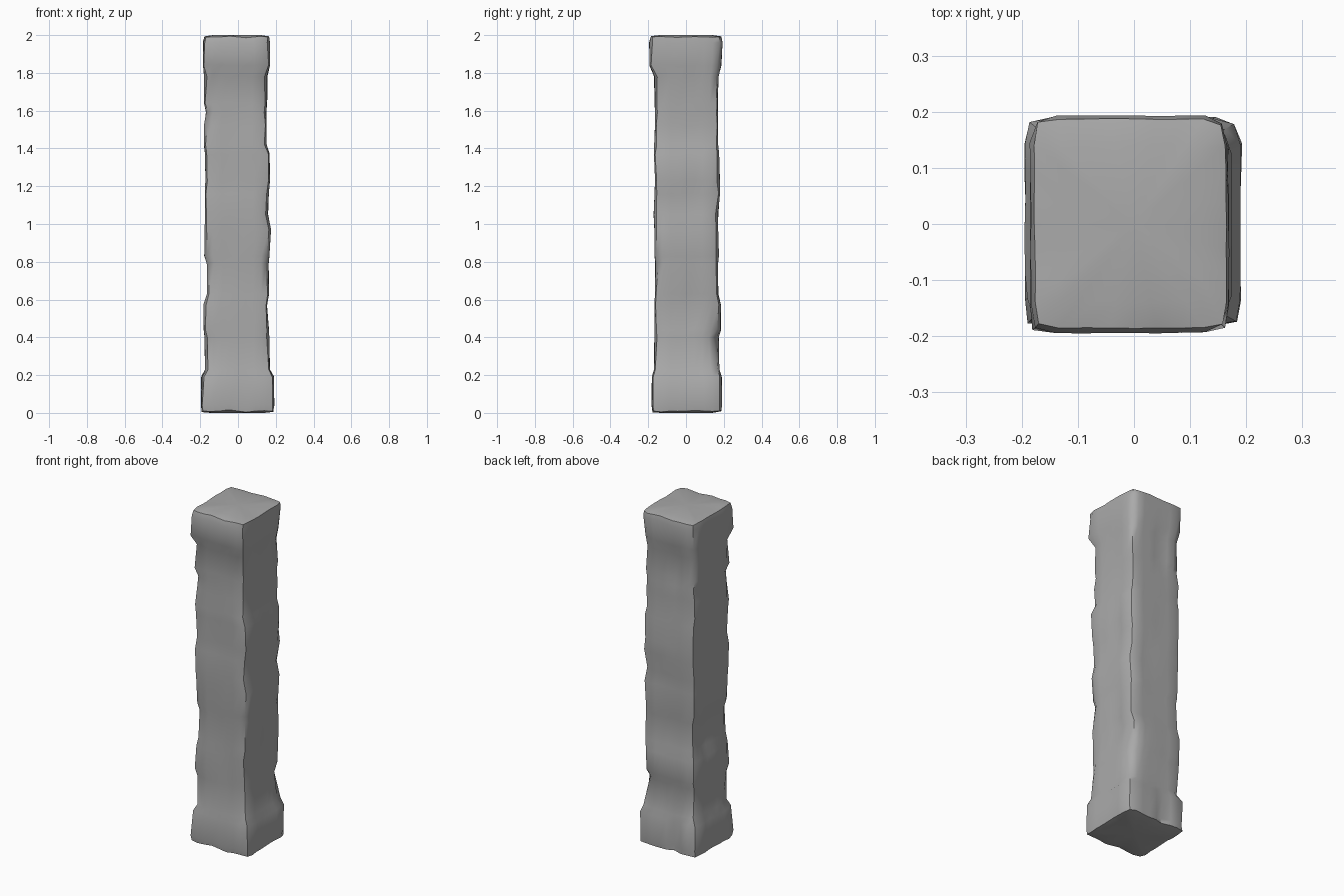
import bpy
import bmesh
import math
import random
from mathutils import Vector, noise

cube = bpy.data.objects.get("Cube")
if cube:
    bpy.data.objects.remove(cube, do_unlink=True)

rng = random.Random(4)
SEGMENTS = 8          # divisions along each side of the square section

# Worn outline in thousandths: height, right, left, front and back extents
OUTLINE = [
    (10, 193, 188, 178, 188), (40, 196, 193, 183, 191),
    (190, 195, 190, 181, 190), (228, 176, 170, 170, 177),
    (400, 178, 166, 168, 174), (440, 182, 164, 168, 186),
    (570, 184, 154, 167, 186), (630, 167, 165, 166, 172),
    (790, 165, 164, 163, 170), (830, 179, 167, 167, 175),
    (970, 177, 175, 168, 171), (1050, 175, 160, 172, 171),
    (1160, 176, 164, 167, 181), (1230, 173, 170, 164, 180),
    (1370, 175, 168, 170, 176), (1420, 181, 152, 169, 170),
    (1520, 180, 152, 165, 171), (1590, 170, 150, 164, 170),
    (1640, 181, 155, 167, 170), (1780, 181, 156, 170, 172),
    (1840, 186, 170, 194, 188), (1960, 186, 170, 195, 194),
    (1990, 178, 165, 186, 188),
]

# Chips and cracks: centre, radii along each axis, inward push
CHIPS = [
    ((-.04, .19, .08), (.04, .1, .14), .035),
    ((-.06, .17, 1.7), (.04, .1, .14), .02),
    ((.17, .17, .4), (.08, .09, .07), .025),
    ((.17, -.17, 1.02), (.06, .06, .06), .02),
    ((.17, .05, .6), (.06, .07, .09), .015),
    ((.17, .06, 1.2), (.06, .08, .1), .012),
    ((-.17, .08, .62), (.06, .09, .07), .018),
    ((-.17, -.15, .24), (.06, .06, .08), .02),
    ((.17, .15, 1.9), (.06, .1, .12), .012),
]


def square_path():
    """Walk round a unit square, marking its corners."""
    steps = [2 * i / SEGMENTS - 1 for i in range(SEGMENTS)]
    points = [(t, -1, i == 0) for i, t in enumerate(steps)]
    for _ in range(4):
        yield from points
        points = [(-y, x, corner) for x, y, corner in points]


def weather(point, corner):
    """Pull a surface point inward with soft noise, worn corners and chips."""
    inward = Vector((-point.x, -point.y, 0)).normalized()
    push = .006 * abs(noise.noise(point * 7))
    if corner:
        push += rng.uniform(.006, .022)
    for centre, radii, depth in CHIPS:
        gap = math.sqrt(sum(((p - c) / r) ** 2
                            for p, c, r in zip(point, centre, radii)))
        push += depth * max(0, 1 - gap)
    return point + inward * push


def add_cap(bm, ring, height, flip):
    """Close one end with an inner ring and a central fan."""
    inner = [bm.verts.new((v.co.x * .75, v.co.y * .75, height)) for v in ring]
    middle = bm.verts.new((0, 0, height))
    for i in range(len(ring)):
        j = (i + 1) % len(ring)
        faces = ([ring[i], ring[j], inner[j], inner[i]],
                 [inner[i], inner[j], middle])
        for face in faces:
            bm.faces.new(face[::-1] if flip else face)


# Stone shaft with flared foot and head, lofted from the outline
bm = bmesh.new()
rings = []
for row in OUTLINE:
    z, right, left, front, back = (n / 1000 for n in row)
    ring = []
    for x, y, corner in square_path():
        point = Vector((x * (left if x > 0 else right),
                        y * (back if y > 0 else front), z))
        point = weather(point, corner)
        # Uneven break lines between the blocks and along both ends
        wave = noise.noise(Vector((x * 2, y * 2, z * 5)))
        point.z += .01 * wave
        if z > 1.9:
            point.z = min(point.z, 2)
        ring.append(bm.verts.new((point.x, point.y, max(point.z, 0))))
    rings.append(ring)

for low, high in zip(rings, rings[1:]):
    for i in range(len(low)):
        j = (i + 1) % len(low)
        bm.faces.new((low[i], low[j], high[j], high[i]))
add_cap(bm, rings[0], 0, True)
add_cap(bm, rings[-1], 2, False)
bmesh.ops.recalc_face_normals(bm, faces=bm.faces)

mesh = bpy.data.meshes.new("stone_pillar")
bm.to_mesh(mesh)
bm.free()
pillar = bpy.data.objects.new("stone_pillar", mesh)
bpy.context.collection.objects.link(pillar)

# Plain grey stone
stone = bpy.data.materials.new("grey_stone")
stone.use_nodes = True
colour = (.4, .4, .4, 1)
stone.diffuse_color = colour
stone.node_tree.nodes["Principled BSDF"].inputs["Base Color"].default_value = colour
mesh.materials.append(stone)

# Soft faces with crisp worn corners
bpy.ops.object.select_all(action="DESELECT")
pillar.select_set(True)
bpy.context.view_layer.objects.active = pillar
bpy.ops.object.shade_smooth_by_angle(angle=math.radians(42))
